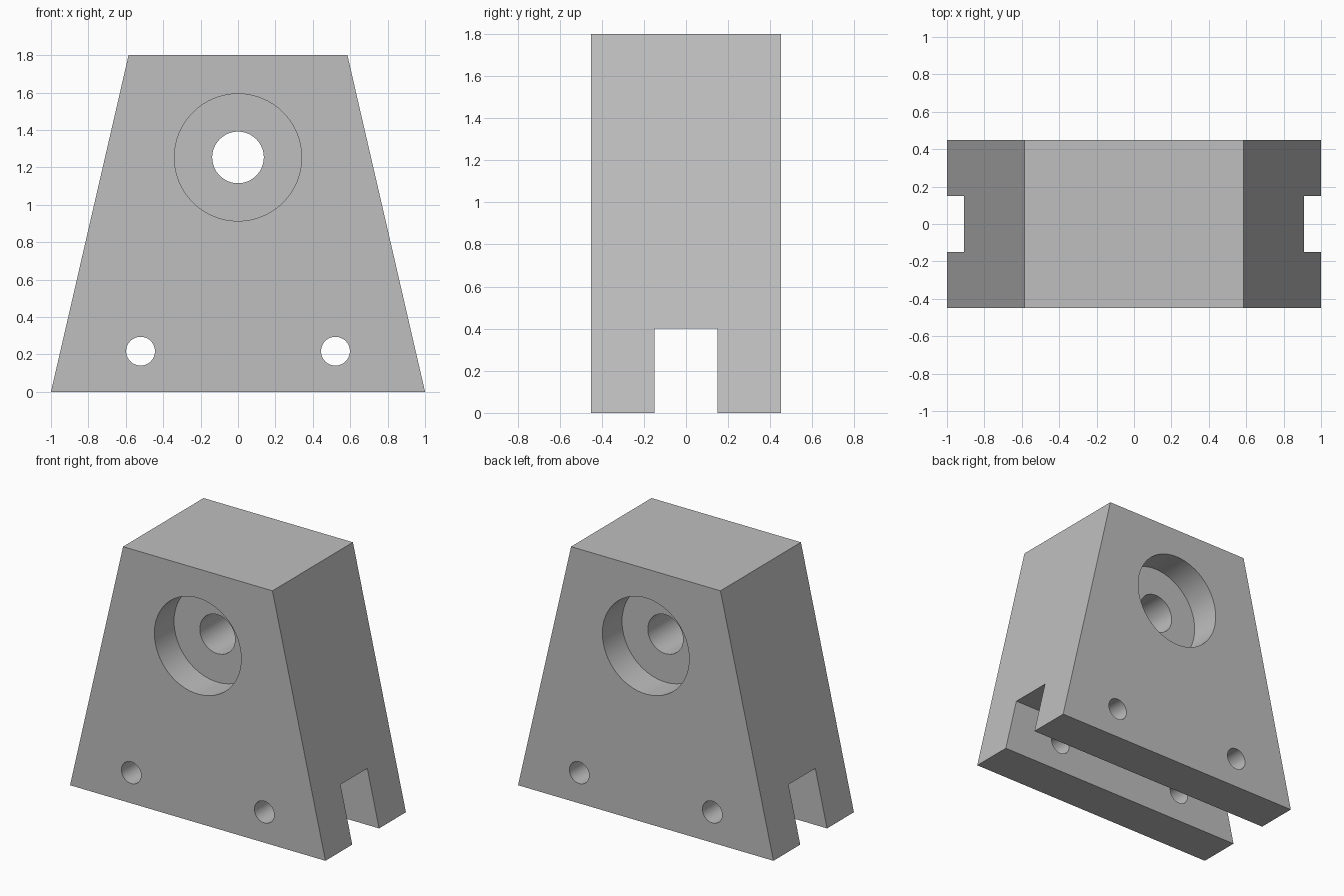
import bpy
import bmesh
from math import radians
from mathutils import Matrix, Vector

cube = bpy.data.objects.get("Cube")
if cube:
    bpy.data.objects.remove(cube, do_unlink=True)

HALF_DEPTH = 0.45
HEIGHT = 1.8
BORE_Z = 1.253
BORE_DEPTH = 0.22

# Plain grey material
grey = bpy.data.materials.new("light_grey")
grey.use_nodes = True
color = (0.52, 0.52, 0.52, 1)
grey.diffuse_color = color
grey.node_tree.nodes["Principled BSDF"].inputs["Base Color"].default_value = color


def make_object(name, bm):
    bmesh.ops.recalc_face_normals(bm, faces=bm.faces)
    mesh = bpy.data.meshes.new(name)
    bm.to_mesh(mesh)
    bm.free()
    mesh.materials.append(grey)
    obj = bpy.data.objects.new(name, mesh)
    bpy.context.collection.objects.link(obj)
    return obj


def cylinder(radius, x, y, z, length):
    """Cylinder lying along the y axis."""
    bm = bmesh.new()
    place = Matrix.Translation((x, y, z)) @ Matrix.Rotation(radians(90), 4, "X")
    bmesh.ops.create_cone(bm, cap_ends=True, segments=64, radius1=radius,
                          radius2=radius, depth=length, matrix=place)
    return make_object("cutter", bm)


def box(size, center):
    bm = bmesh.new()
    bmesh.ops.create_cube(bm, size=1, matrix=Matrix.LocRotScale(center, None, size))
    return make_object("cutter", bm)


# Tapered block, extruded front to back
bm = bmesh.new()
profile = [(-1, 0), (1, 0), (0.585, HEIGHT), (-0.585, HEIGHT)]
face = bm.faces.new([bm.verts.new((x, -HALF_DEPTH, z)) for x, z in profile])
extruded = bmesh.ops.extrude_face_region(bm, geom=[face])["geom"]
back = [v for v in extruded if isinstance(v, bmesh.types.BMVert)]
bmesh.ops.translate(bm, verts=back, vec=(0, 2 * HALF_DEPTH, 0))
block = make_object("tapered_block", bm)

# Bottom slot and through bore
cutters = [
    box(Vector((3, 0.3, 0.8)), Vector((0, 0, 0))),
    cylinder(0.138, 0, 0, BORE_Z, 2),
]
# Counterbores on both faces, and the pair of pin holes
for side in (-1, 1):
    cutters.append(cylinder(0.34, 0, side * HALF_DEPTH, BORE_Z, 2 * BORE_DEPTH))
    cutters.append(cylinder(0.077, side * 0.521, 0, 0.217, 2))

bpy.ops.object.select_all(action="DESELECT")
block.select_set(True)
bpy.context.view_layer.objects.active = block
for cutter in cutters:
    cutter.hide_render = True
    cut = block.modifiers.new("cut", "BOOLEAN")
    cut.operation = "DIFFERENCE"
    cut.solver = "EXACT"
    cut.object = cutter
    bpy.ops.object.modifier_apply(modifier=cut.name)
    bpy.data.objects.remove(cutter, do_unlink=True)

# Smooth bore walls with crisp edges
bpy.ops.object.shade_smooth_by_angle(angle=radians(30))
